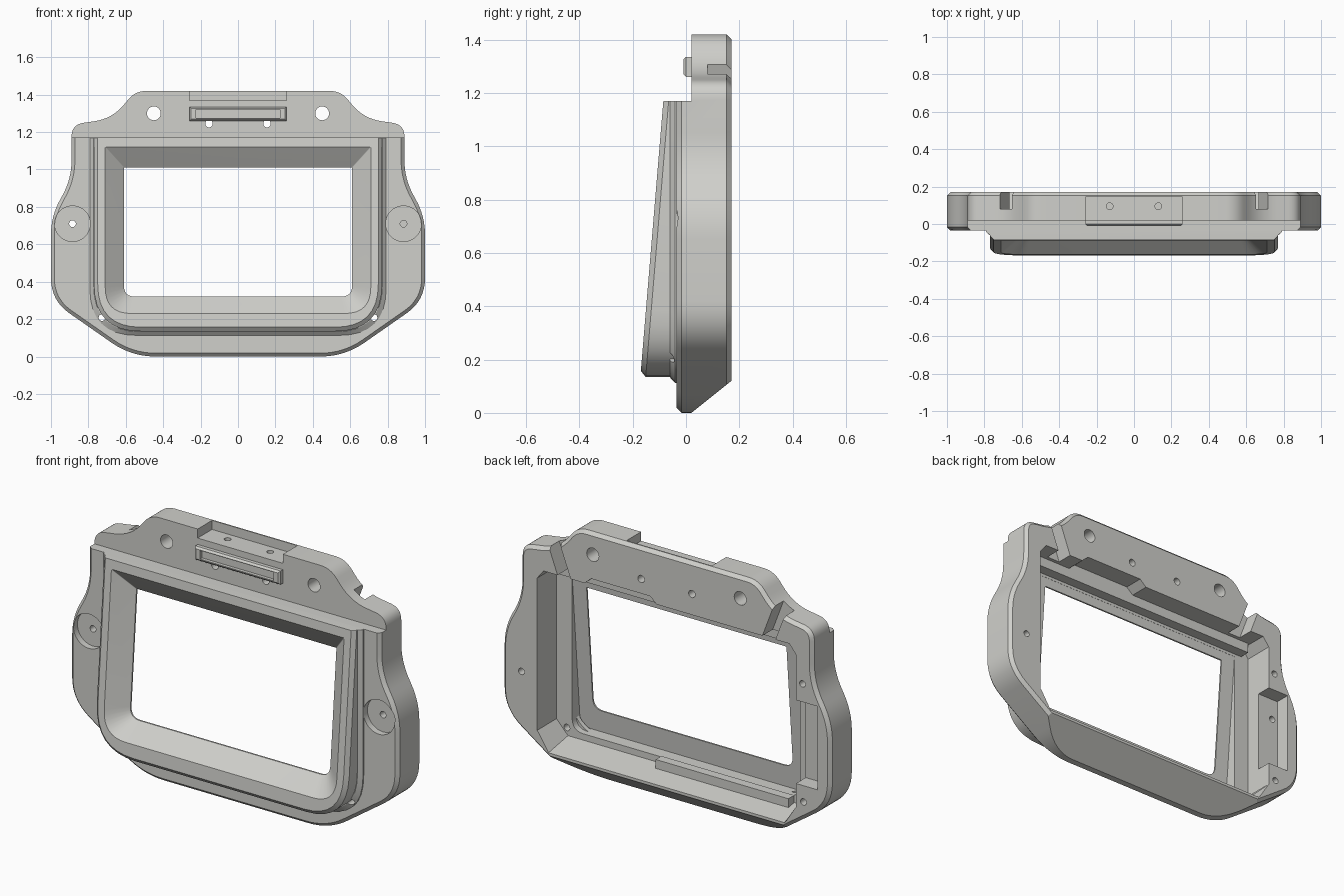
import bpy, bmesh, math
from mathutils import Vector

if "Cube" in bpy.data.objects:
    bpy.data.objects.remove(bpy.data.objects["Cube"])

grey = bpy.data.materials.new("warm_grey")
grey.diffuse_color = (0.63, 0.63, 0.60, 1)
grey.use_nodes = True
grey.node_tree.nodes["Principled BSDF"].inputs["Base Color"].default_value = grey.diffuse_color


def loft(name, rings, closed=False):
    """Solid through equal-length point rings, capped or closed into a loop."""
    bm = bmesh.new()
    vs = [[bm.verts.new(p) for p in r] for r in rings]
    n = len(vs[0])
    for a, b in zip(vs, vs[1:] + (vs[:1] if closed else [])):
        for i in range(n):
            j = (i + 1) % n
            bm.faces.new((a[i], a[j], b[j], b[i]))
    if not closed:
        bm.faces.new(vs[0])
        bm.faces.new(vs[-1])
    bmesh.ops.recalc_face_normals(bm, faces=bm.faces)
    me = bpy.data.meshes.new(name)
    bm.to_mesh(me)
    bm.free()
    ob = bpy.data.objects.new(name, me)
    bpy.context.collection.objects.link(ob)
    me.materials.append(grey)
    return ob


def xz(pts, y):
    return [Vector((x, y, z)) for x, z in pts]


def prism(name, pts, y0, y1):
    return loft(name, [xz(pts, y0), xz(pts, y1)])


def box(name, x0, x1, y0, y1, z0, z1):
    return prism(name, [(x0, z0), (x1, z0), (x1, z1), (x0, z1)], y0, y1)


def rod(x, z, r, y0, y1, n=24):
    c = [(x + r * math.cos(math.tau * i / n), z + r * math.sin(math.tau * i / n)) for i in range(n)]
    return prism("cutter", c, y0, y1)


def rounded(half, steps=8):
    """Mirror a right-hand half profile (x, z, corner length) and round its corners."""
    pts = half + [(-x, z, t) for x, z, t in reversed(half)]
    out = []
    for i, (x, z, t) in enumerate(pts):
        p = Vector((x, z))
        a = p + (Vector(pts[i - 1][:2]) - p).normalized() * t
        b = p + (Vector(pts[(i + 1) % len(pts)][:2]) - p).normalized() * t
        for k in range(steps + 1):
            u = k / steps
            out.append(tuple(a * (1 - u) ** 2 + p * 2 * u * (1 - u) + b * u * u))
    return out


def u_shape(w, z0, z1, t):
    """Rectangle of half width w with rounded lower corners."""
    return rounded([(w, z0, t), (w, z1, .004)])


def offset(pts, d):
    """Move a counter-clockwise profile outward by d."""
    out = []
    for i, p in enumerate(pts):
        p = Vector(p)
        e0 = (p - Vector(pts[i - 1])).normalized()
        e1 = (Vector(pts[(i + 1) % len(pts)]) - p).normalized()
        n = Vector((e0.y + e1.y, -e0.x - e1.x)).normalized()
        k = max(0.5, n.dot(Vector((e0.y, -e0.x))))
        out.append(tuple(p + n * d / k))
    return out


def cut(target, cutter):
    m = target.modifiers.new("cut", 'BOOLEAN')
    m.operation, m.solver, m.object = 'DIFFERENCE', 'EXACT', cutter
    bpy.context.view_layer.objects.active = target
    bpy.ops.object.modifier_apply(modifier=m.name)
    bpy.data.objects.remove(cutter)


# Main frame with chamfered front and rear rims
outline = rounded([(0.57, 0, .13), (1, .30, .12), (1, .75, .1), (.89, .95, .1),
                   (.89, 1.24, .065), (.67, 1.272, .1), (.55, 1.42, .06)])
small = offset(outline, -0.018)
frame = loft("main_frame", [xz(small, -.035), xz(outline, -.017), xz(outline, .152), xz(small, .17)])

# Set-back upper front and sloped lower rear
cut(frame, box("cutter", -1.2, 1.2, -.2, .02, 1.17, 1.6))
wedge = [(.02, 0), (.32, .24), (.32, -.1), (.02, -.1)]
cut(frame, loft("cutter", [[Vector((x, y, z)) for y, z in wedge] for x in (-1.2, 1.2)]))

# Rear pocket with a floor that falls towards the back
pocket = [(-.72, .165), (.72, .165), (.79, .24), (.79, 1.08), (.75, 1.13), (.5, 1.13), (.46, 1.165),
          (.1, 1.165), (.06, 1.13), (-.75, 1.13), (-.79, 1.08), (-.79, .24)]
back = [(x, z - .035 if z < .2 else z) for x, z in pocket]
cut(frame, loft("cutter", [xz(pocket, 0), xz(back, .2)]))

# Inner opening where the hood wall sits
well = u_shape(.695, .20, 1.06, .07)
cut(frame, prism("cutter", well, -.2, .03))

# Notch in one side of the rear rim
cut(frame, box("cutter", -.92, -.78, .085, .25, .37, .83))

# Slanted slots on either side of the top bar
for s in (-1, 1):
    slot = [(s * x, z) for x, z in ((.57, 1.09), (.65, 1.09), (.785, 1.45), (.706, 1.45))]
    cut(frame, prism("cutter", slot, .08, .25))

# Top centre recess with two small vertical holes
cut(frame, box("cutter", -.26, .26, -.1, .145, 1.37, 1.5))
for x in (-.13, .13):
    ring = [(x + .018 * math.cos(math.tau * i / 16), .095 + .018 * math.sin(math.tau * i / 16)) for i in range(16)]
    cut(frame, loft("cutter", [[Vector((a, b, z)) for a, b in ring] for z in (1.3, 1.4)]))


# Lens hood: sloping front, tapered window, wall parallel to the front
def sloped(pts, gap, least=-1.0):
    return [Vector((x, max(least, -.17 + .085 * (z - .15) / 1.02 + gap), z)) for x, z in pts]


outer = u_shape(.77, .135, 1.17, .25)
throat = u_shape(.61, .32, 1.01, .06)
hood = loft("lens_hood", [xz(outer, -.035), sloped(outer, .02),
                          sloped(u_shape(.75, .157, 1.17, .23), 0),
                          sloped(u_shape(.71, .23, 1.12, .14), 0),
                          sloped(throat, .085), sloped(throat, .094),
                          sloped(well, .094), sloped(well, .095, -.034)], closed=True)

# Flared flange around the hood base
wide, slim = u_shape(.792, .113, 1.17, .25), u_shape(.73, .18, 1.16, .22)
flange = loft("hood_flange", [xz(wide, -.035), xz(wide, -.042), xz(u_shape(.772, .133, 1.17, .25), -.06),
                              xz(slim, -.06), xz(slim, -.035)], closed=True)

# Accessory rail on the upper front
rail = [(-.26, 1.26), (.26, 1.26), (.26, 1.335), (-.26, 1.335)]
tab = loft("accessory_rail", [xz(rail, .02), xz(rail, 0), xz(offset(rail, -.01), -.01)])
cut(tab, box("cutter", -.225, .225, -.1, .008, 1.275, 1.322))

# Screw holes: upper pair, rail pair, lower corners, side counterbores
for s in (-1, 1):
    cut(frame, rod(s * .45, 1.30, .037, -.3, .3))
    cut(frame, rod(s * .155, 1.245, .02, -.3, .3))
    cut(frame, rod(s * .727, .208, .018, -.3, .08))
    cut(flange, rod(s * .727, .208, .018, -.3, .08))
    cut(frame, rod(s * .885, .71, .095, -.2, 0.0, 40))
cut(frame, rod(-.885, .71, .018, -.3, .12))
cut(frame, rod(.885, .71, .018, -.3, .08))
for x, z in ((.885, .54), (-.83, .93), (-.836, .28)):
    cut(frame, rod(x, z, .018, .08, .3))

# Stepped ledge along the pocket floor and header under the top bar
ledge = box("pocket_ledge", -.66, .15, 0, .05, .14, .205)
header = box("pocket_header", -.74, .74, .002, .06, 1.075, 1.168)

for ob in (frame, hood, flange, tab, ledge, header):
    bpy.ops.object.select_all(action='DESELECT')
    ob.select_set(True)
    bpy.context.view_layer.objects.active = ob
    bpy.ops.object.shade_smooth_by_angle(angle=math.radians(25))
